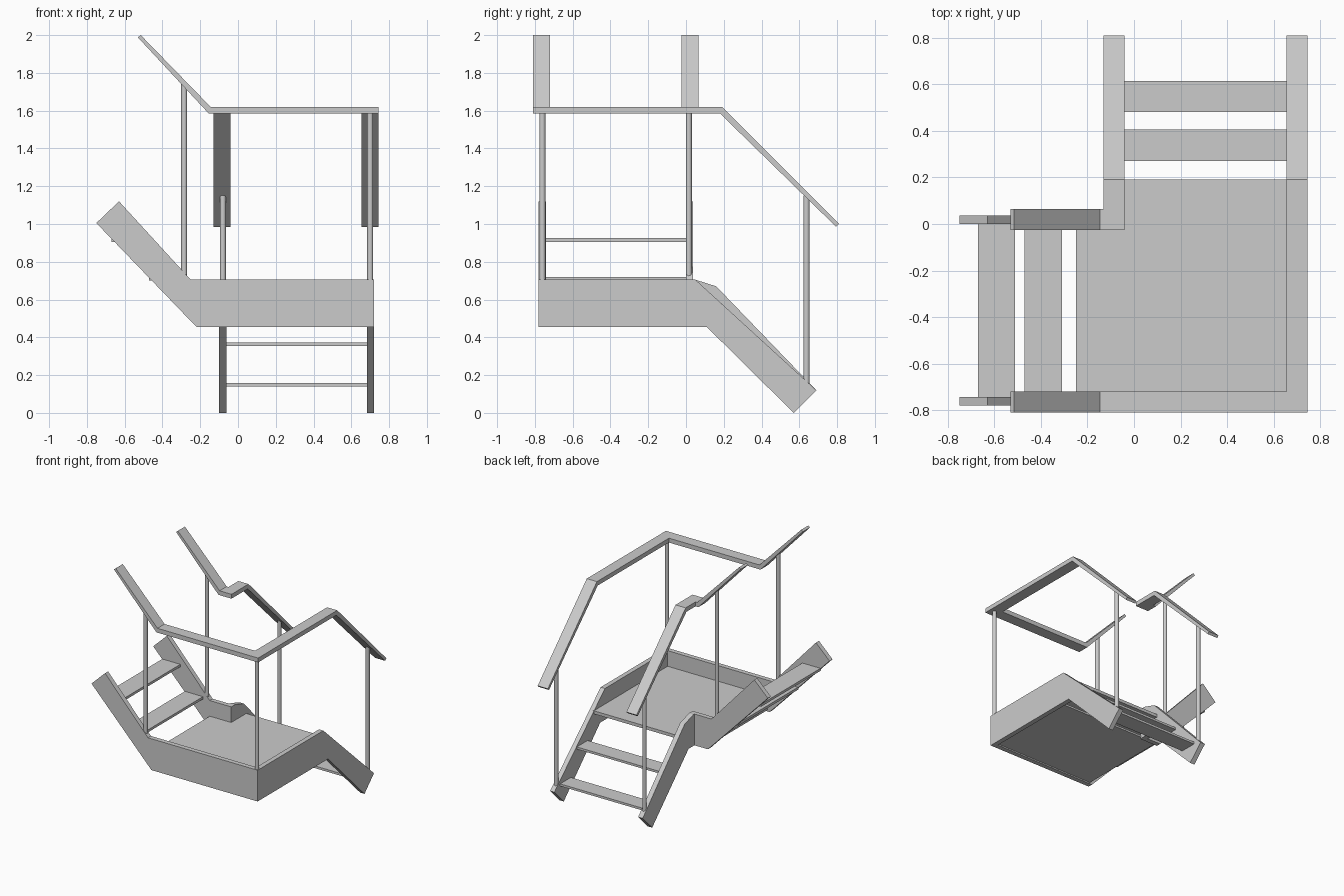
import bpy
import bmesh

cube = bpy.data.objects.get("Cube")
if cube:
    bpy.data.objects.remove(cube, do_unlink=True)

grey = bpy.data.materials.new("light_grey")
grey.use_nodes = True
color = (0.6, 0.6, 0.6, 1)
grey.diffuse_color = color
grey.node_tree.nodes["Principled BSDF"].inputs["Base Color"].default_value = color


def finish(name, bm):
    bmesh.ops.recalc_face_normals(bm, faces=bm.faces)
    mesh = bpy.data.meshes.new(name)
    bm.to_mesh(mesh)
    bm.free()
    mesh.materials.append(grey)
    obj = bpy.data.objects.new(name, mesh)
    bpy.context.collection.objects.link(obj)
    return obj


def plate(name, axis, profile, start, end):
    """Extrude a side profile along x or y from start to end."""
    bm = bmesh.new()
    place = (lambda p, d: (d, p[0], p[1])) if axis == "x" else (lambda p, d: (p[0], d, p[1]))
    face = bm.faces.new([bm.verts.new(place(p, start)) for p in profile])
    new = bmesh.ops.extrude_face_region(bm, geom=[face])["geom"]
    shift = (end - start, 0, 0) if axis == "x" else (0, end - start, 0)
    bmesh.ops.translate(bm, vec=shift, verts=[v for v in new if isinstance(v, bmesh.types.BMVert)])
    return finish(name, bm)


def board(name, x, y, z):
    rect = [(x[0], z[0]), (x[1], z[0]), (x[1], z[1]), (x[0], z[1])]
    return plate(name, "y", rect, y[0], y[1])


def post(name, x, y, bottom, top):
    bpy.ops.mesh.primitive_cylinder_add(vertices=16, radius=0.016, depth=top - bottom,
                                        location=(x, y, (top + bottom) / 2))
    obj = bpy.context.object
    obj.name = name
    obj.data.materials.append(grey)
    bpy.ops.object.shade_smooth_by_angle()


# Stringers of the upper flight, running along x
def upper_stringer(name, end, y0, y1):
    plate(name, "y", [(end, 0.455), (end, 0.705), (-0.25, 0.705), (-0.63, 1.12),
                      (-0.75, 1.005), (-0.22, 0.455)], y0, y1)


upper_stringer("upper_outer_stringer", 0.72, -0.78, -0.742)
upper_stringer("upper_inner_stringer", -0.06, 0, 0.037)

# Stringers of the lower flight, running along y
foot = [(0.69, 0.12), (0.57, 0), (0.11, 0.455)]
plate("lower_outer_stringer", "x",
      [(-0.78, 0.455), (-0.78, 0.705), (0.05, 0.705)] + foot, 0.682, 0.72)
plate("lower_inner_stringer", "x",
      [(0, 0.455), (0, 0.705), (0.05, 0.705), (0.16, 0.67)] + foot, -0.1, -0.06)

# Landing deck and its underside panel
board("landing", (-0.25, 0.69), (-0.75, 0.01), (0.555, 0.58))
board("landing_edge", (-0.07, 0.69), (0, 0.19), (0.555, 0.58))
board("landing_underside", (-0.2, 0.69), (-0.75, 0.01), (0.465, 0.48))

# Treads
for i, (x, z) in enumerate([(-0.47, 0.70), (-0.67, 0.905)]):
    board(f"upper_tread_{i + 1}", (x, x + 0.16), (-0.75, 0.01), (z, z + 0.02))
for i, (y, z) in enumerate([(0.27, 0.355), (0.48, 0.14)]):
    board(f"lower_tread_{i + 1}", (-0.07, 0.69), (y, y + 0.135), (z, z + 0.018))


# Flat handrails, level over the landing and sloping along each flight
def upper_rail(name, end, y0, y1):
    plate(name, "y", [(-0.53, 1.988), (-0.515, 2), (-0.145, 1.62), (end, 1.62),
                      (end, 1.585), (-0.155, 1.585)], y0, y1)


def lower_rail(name, start, x0, x1):
    plate(name, "x", [(start, 1.585), (start, 1.62), (0.19, 1.62), (0.81, 1.0),
                      (0.795, 0.985), (0.18, 1.585)], x0, x1)


upper_rail("upper_outer_handrail", 0.745, -0.81, -0.72)
lower_rail("lower_outer_handrail", -0.81, 0.655, 0.745)
upper_rail("upper_inner_handrail", -0.04, -0.025, 0.065)
lower_rail("lower_inner_handrail", -0.025, -0.13, -0.04)

# Round posts
post("corner_post", 0.7, -0.76, 0.69, 1.6)
post("upper_outer_post", -0.285, -0.76, 0.7, 1.74)
post("upper_inner_post", -0.285, 0.015, 0.7, 1.74)
post("lower_outer_post", 0.7, 0.638, 0.12, 1.15)
post("lower_inner_post", -0.08, 0.638, 0.12, 1.15)
